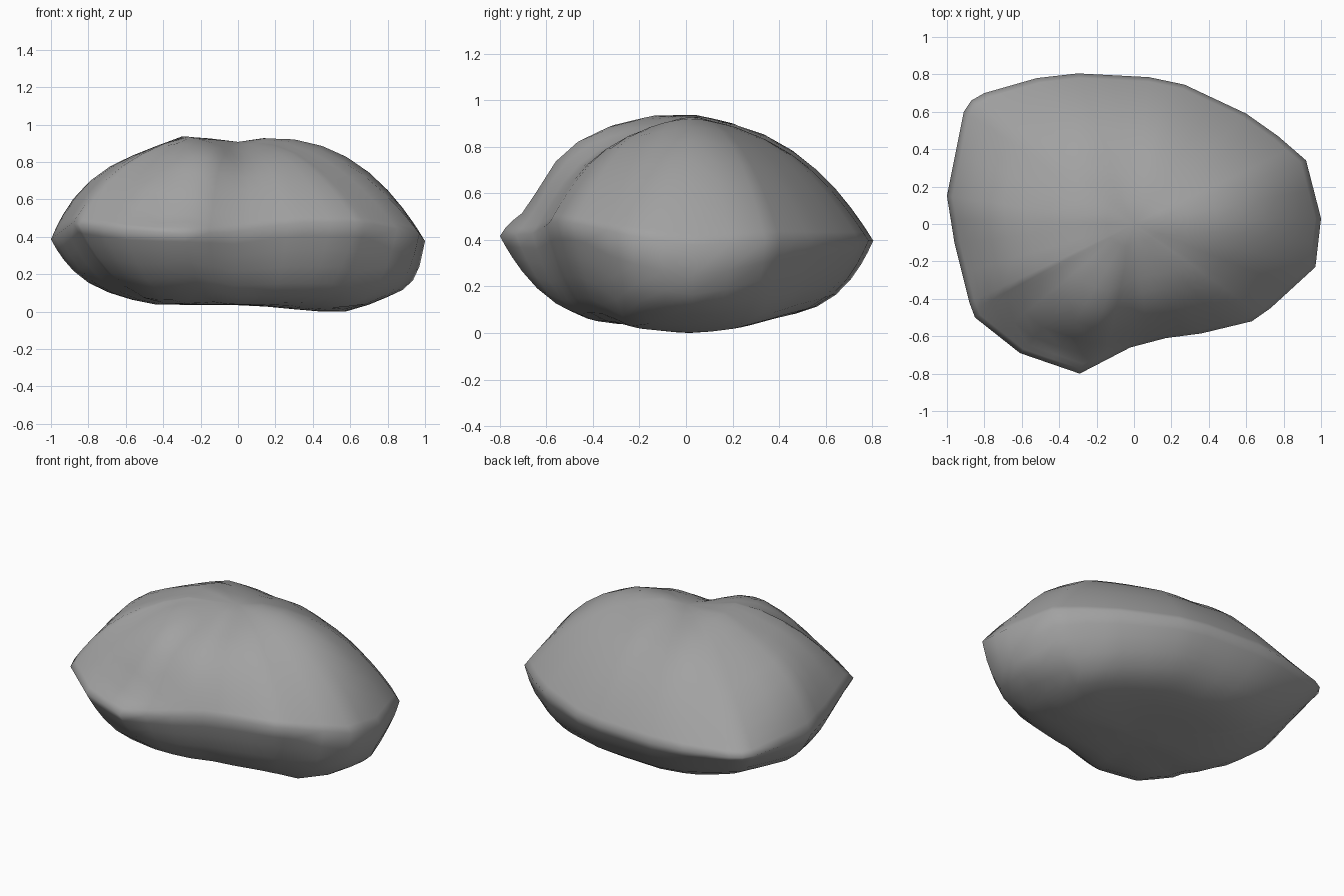
import bpy
import bmesh
from math import exp
from mathutils import Vector

default_cube = bpy.data.objects.get("Cube")
if default_cube:
    bpy.data.objects.remove(default_cube, do_unlink=True)

# Widest outline of the boulder: x, y, z, fullness above, fullness below
RIM = [
    (-1, .15, .39, 9, 8), (-.91, .6, .4, 5, 5.5), (-.87, .66, .4, 4.6, 5),
    (-.8, .7, .4, 4.3, 5), (-.52, .78, .4, 3.7, 5.5), (-.3, .805, .4, 3.5, 6),
    (.08, .785, .4, 3.3, 6), (.27, .745, .4, 3.2, 6.5), (.6, .59, .4, 3, 8),
    (.77, .47, .4, 3, 10), (.92, .34, .4, 3, 15), (1, .03, .38, 3, 28),
    (.97, -.23, .42, 2.5, 18), (.73, -.45, .47, 2.1, 7), (.63, -.52, .48, 2.1, 6),
    (.36, -.585, .48, 2.3, 6), (.17, -.61, .46, 2.6, 6), (-.02, -.66, .43, 2.8, 6),
    (-.29, -.8, .42, 2.9, 4), (-.61, -.69, .44, 3.1, 5), (-.85, -.5, .47, 4, 5),
    (-.88, -.42, .48, 6, 5), (-.96, -.1, .42, 8, 7.5),
]
RINGS = (.97, .935, .88, .8, .7, .58, .45, .3, .15)


def bump(x, y, cx, cy, wx, wy):
    """Soft rounded bump used for hollows and swellings."""
    return exp(-((x - cx) / wx) ** 2 - ((y - cy) / wy) ** 2)


def crown(x, y):
    """Height of the top: falls away left and back, grooved down the middle."""
    slope = .37 * max(-x - .3, 0) + .22 * max(y - .05, 0)
    groove = .02 * bump(x, y, -.04, .1, .12, .6)
    hollow = .06 * bump(x, y, .04, -.3, .15, .24)
    return .94 - slope - groove - hollow


def underside(x, y):
    """Height of the base: one low resting point, raised at the back and side."""
    low_point = .04 * bump(x, y, .5, .07, .3, .3)
    raised_end = .3 * max(x - .62, 0) + .18 * max(-x - .45, 0)
    return .04 - low_point + .07 * max(y, 0) + raised_end


def surface_point(station, s, above):
    x, y = station[0] * s, station[1] * s
    target = crown(x, y) if above else underside(x, y)
    power = station[3] if above else station[4]
    z = station[2] + (target - station[2]) * (1 - s ** power)
    if above:
        # Hollow the slope above the jutting front lip
        z -= .07 * bump(x, y, -.32, -.68, .25, .1) * min(1, (1 - s) * 10)
    return Vector((x, y, z))


# Add a midpoint station between neighbouring outline points
stations = []
for i, a in enumerate(RIM):
    b = RIM[(i + 1) % len(RIM)]
    stations += [a, tuple((p + q) / 2 for p, q in zip(a, b))]

# Stack shrinking rings above and below the outline
bm = bmesh.new()
rim = [bm.verts.new(p[:3]) for p in stations]
count = len(rim)
for above in (True, False):
    outer = rim
    for s in RINGS:
        inner = [bm.verts.new(surface_point(p, s, above)) for p in stations]
        for i in range(count):
            j = (i + 1) % count
            bm.faces.new((outer[i], outer[j], inner[j], inner[i]))
        outer = inner
    pole = bm.verts.new(surface_point(stations[0], 0, above))
    for i in range(count):
        bm.faces.new((outer[i], outer[(i + 1) % count], pole))
bmesh.ops.recalc_face_normals(bm, faces=bm.faces)

# Rest the boulder on the ground
lowest = min(v.co.z for v in bm.verts)
bmesh.ops.translate(bm, verts=bm.verts, vec=(0, 0, -lowest))
for face in bm.faces:
    face.smooth = True

mesh = bpy.data.meshes.new("boulder")
bm.to_mesh(mesh)
bm.free()
boulder = bpy.data.objects.new("boulder", mesh)
bpy.context.collection.objects.link(boulder)

# Plain grey stone
stone = bpy.data.materials.new("grey_stone")
stone.use_nodes = True
colour = (.36, .36, .36, 1)
stone.diffuse_color = colour
stone.node_tree.nodes["Principled BSDF"].inputs["Base Color"].default_value = colour
mesh.materials.append(stone)
